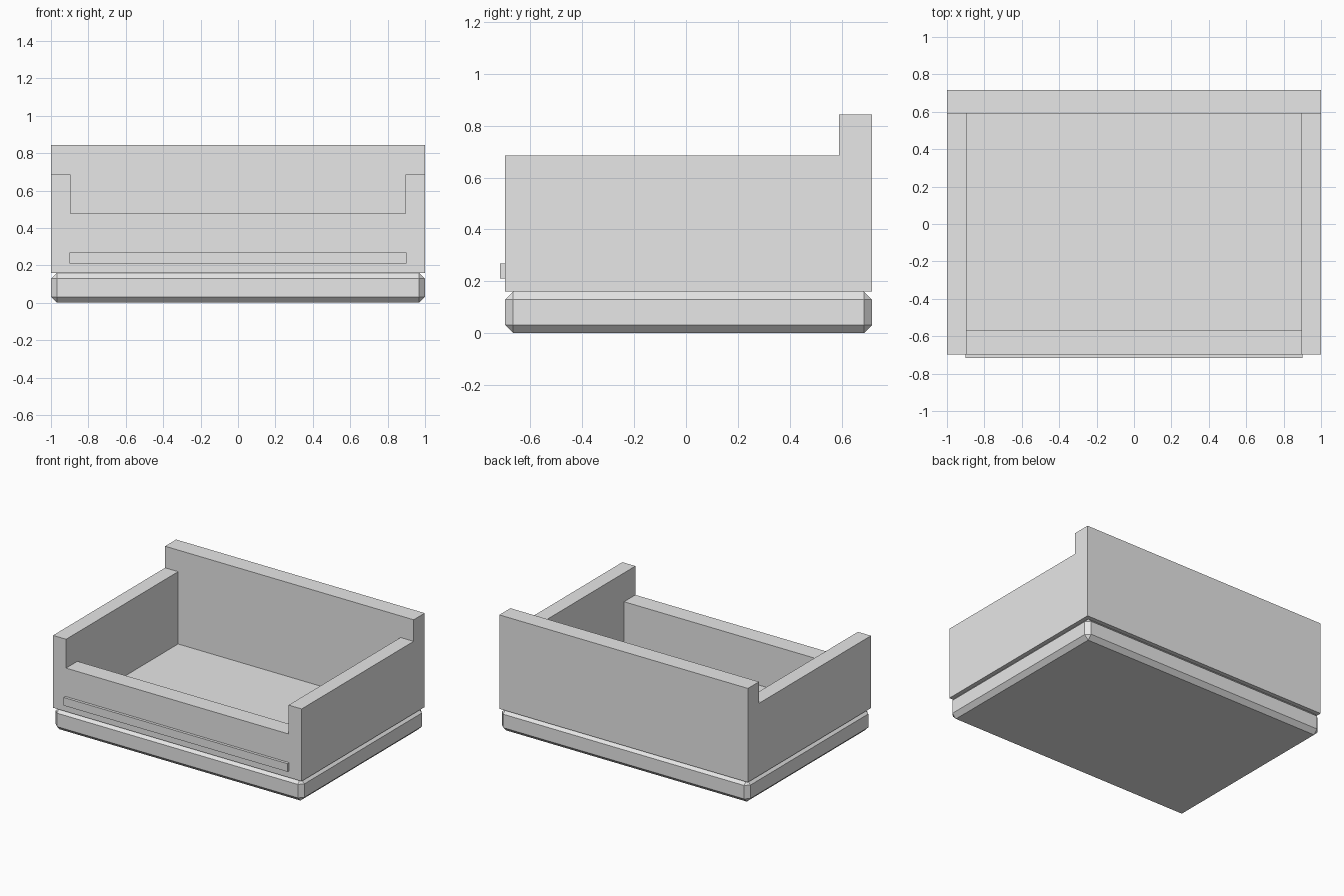
import bpy
import bmesh

cube = bpy.data.objects.get("Cube")
if cube:
    bpy.data.objects.remove(cube, do_unlink=True)

GREY = (0.8, 0.8, 0.8, 1)
mat = bpy.data.materials.new("plain grey")
mat.use_nodes = True
mat.diffuse_color = GREY
mat.node_tree.nodes["Principled BSDF"].inputs["Base Color"].default_value = GREY

FRONT, BACK = -0.697, 0.717     # outer faces of the box
FRONT_IN, BACK_IN = -0.567, 0.59  # inner faces of front and back walls
FLOOR = 0.16


def prism(name, profile, half_width):
    """Extrude a (y, z) profile across x, symmetric about the centre."""
    bm = bmesh.new()
    face = bm.faces.new([bm.verts.new((-half_width, y, z)) for y, z in profile])
    out = bmesh.ops.extrude_face_region(bm, geom=[face])
    verts = [g for g in out["geom"] if isinstance(g, bmesh.types.BMVert)]
    bmesh.ops.translate(bm, verts=verts, vec=(2 * half_width, 0, 0))
    bmesh.ops.recalc_face_normals(bm, faces=bm.faces)
    mesh = bpy.data.meshes.new(name)
    bm.to_mesh(mesh)
    bm.free()
    mesh.materials.append(mat)
    obj = bpy.data.objects.new(name, mesh)
    bpy.context.collection.objects.link(obj)
    return obj


def box(name, half_width, y0, y1, z0, z1):
    return prism(name, [(y0, z0), (y1, z0), (y1, z1), (y0, z1)], half_width)


def apply(obj, mod):
    bpy.context.view_layer.objects.active = obj
    bpy.ops.object.modifier_apply(modifier=mod.name)


# Chamfered base slab, whose top is the floor of the box
base = box("base", 1, FRONT, BACK, 0, FLOOR)
bevel = base.modifiers.new("chamfer", "BEVEL")
bevel.width = 0.031
bevel.segments = 1
apply(base, bevel)

# Walls with a raised back, hollowed by a well that also lowers the front
walls = prism("walls", [(FRONT, FLOOR), (BACK, FLOOR), (BACK, 0.843),
                        (BACK_IN, 0.843), (BACK_IN, 0.686), (FRONT, 0.686)], 1)
well = prism("well_cutter", [(FRONT_IN, 0), (BACK_IN, 0), (BACK_IN, 1),
                             (-1, 1), (-1, 0.476), (FRONT_IN, 0.476)], 0.895)
well.hide_render = True
cut = walls.modifiers.new("hollow", "BOOLEAN")
cut.operation = "DIFFERENCE"
cut.solver = "EXACT"
cut.object = well
apply(walls, cut)
bpy.data.objects.remove(well, do_unlink=True)

# Slim rail along the front
box("front_rail", 0.9, -0.717, FRONT, 0.21, 0.269)
